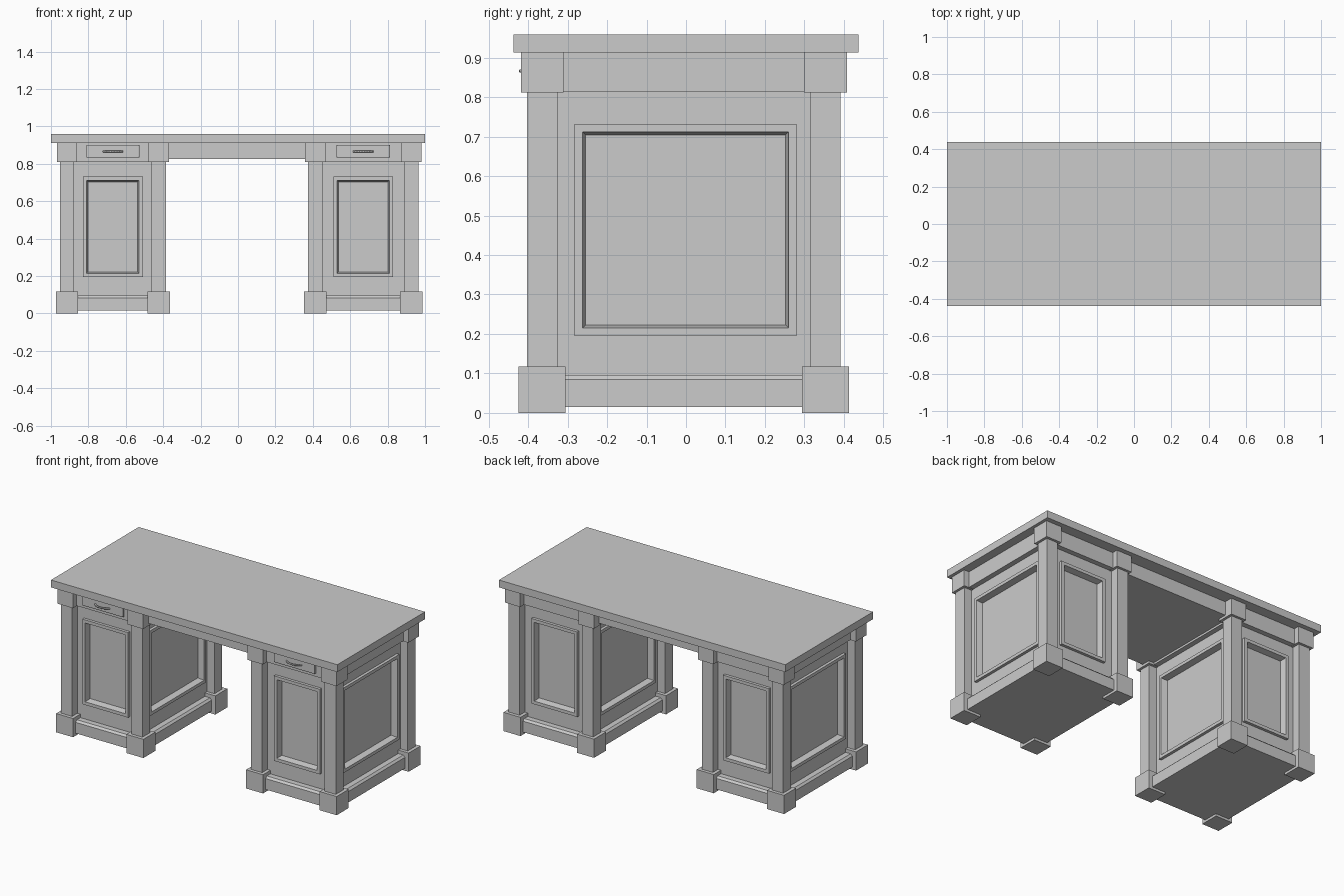
import bpy, bmesh, math
from mathutils import Vector

if "Cube" in bpy.data.objects:
    bpy.data.objects.remove(bpy.data.objects["Cube"])

Y0, Y1 = -0.403, 0.392          # outer post faces, front and back
POST = 0.077                    # post width


def finish(bm, name):
    bmesh.ops.recalc_face_normals(bm, faces=bm.faces)
    me = bpy.data.meshes.new(name)
    bm.to_mesh(me)
    bm.free()
    ob = bpy.data.objects.new(name, me)
    bpy.context.collection.objects.link(ob)
    return ob


def box(name, x0, x1, y0, y1, z0, z1):
    bm = bmesh.new()
    bmesh.ops.create_cube(bm, size=1)
    for v in bm.verts:
        v.co = Vector((x0 + (v.co.x + .5) * (x1 - x0),
                       y0 + (v.co.y + .5) * (y1 - y0),
                       z0 + (v.co.z + .5) * (z1 - z0)))
    return finish(bm, name)


def rings(name, levels, place):
    """Join nested rectangles (u0, u1, v0, v1, height), cap the last one."""
    bm = bmesh.new()
    prev = None
    for u0, u1, v0, v1, h in levels:
        ring = [bm.verts.new(place(u, v, h))
                for u, v in ((u0, v0), (u1, v0), (u1, v1), (u0, v1))]
        if prev:
            for i in range(4):
                j = (i + 1) % 4
                bm.faces.new((prev[i], prev[j], ring[j], ring[i]))
        prev = ring
    cap = bm.faces.new(prev)
    ob = finish(bm, name)
    # make the panel face outwards
    me = ob.data
    out = place(0, 0, 1) - place(0, 0, 0)
    if me.polygons[len(me.polygons) - 1].normal.dot(out) < 0:
        me.flip_normals()
    return ob


def panel_wall(name, u0, u1, pu0, pu1, place):
    """Wall with a raised moulding around a sunken panel."""
    z0, z1 = .195, .732

    def rect(inset, h):
        return (pu0 + inset, pu1 - inset, z0 + inset, z1 - inset, h)
    rings(name, [(u0, u1, .05, .85, 0), rect(0, 0), rect(0, .018),
                 rect(.02, .018), rect(.028, -.02)], place)


def plinth(name, x0, x1, y0, y1):
    """Base block with a chamfered top edge."""
    c = .012
    bm = bmesh.new()
    prev = None
    for inset, z in ((0, .015), (0, .084), (c, .096)):
        ring = [bm.verts.new((x, y, z)) for x, y in
                ((x0 + inset, y0 + inset), (x1 - inset, y0 + inset),
                 (x1 - inset, y1 - inset), (x0 + inset, y1 - inset))]
        if prev:
            for i in range(4):
                j = (i + 1) % 4
                bm.faces.new((prev[i], prev[j], ring[j], ring[i]))
        else:
            bm.faces.new(ring)
        prev = ring
    bm.faces.new(prev)
    finish(bm, name)


def handle(name, cx, y, z):
    """Bowed bar pull."""
    cu = bpy.data.curves.new(name, 'CURVE')
    cu.dimensions = '3D'
    cu.bevel_depth = .005
    cu.bevel_resolution = 1
    cu.use_fill_caps = True
    sp = cu.splines.new('POLY')
    n = 9
    sp.points.add(n - 1)
    for i in range(n):
        t = i / (n - 1)
        sp.points[i].co = (cx + .052 * (2 * t - 1),
                           y - .024 * math.sin(math.pi * t) ** .7 if 0 < i < n - 1 else y,
                           z, 1)
    ob = bpy.data.objects.new(name, cu)
    bpy.context.collection.objects.link(ob)


def pedestal(side, x0, x1):
    xm = (x0 + x1) / 2
    wall = .052
    # corner posts with feet and caps
    for xn, a in (("left", x0), ("right", x1 - POST)):
        for yn, b in (("front", Y0), ("back", Y1 - POST)):
            for part, g, z0, z1 in (("foot", .021, 0, .118),
                                    ("post", 0, .118, .811),
                                    ("cap", .0155, .811, .9125)):
                box(f"{side}_{yn}_{xn}_{part}", a - g, a + POST + g,
                    b - g, b + POST + g, z0, z1)
    # base and upper apron
    plinth(f"{side}_plinth", x0 + .005, x1 - .005, Y0 + .005, Y1 - .005)
    box(f"{side}_apron", x0 + .02, x1 - .02, Y0 + .02, Y1 - .02, .813, .9125)
    # panelled walls on all four sides
    a, b, c, d = x0 + wall, x1 - wall, Y0 + wall, Y1 - wall
    p0, p1 = xm - .16, xm + .16
    q0, q1 = -.282, .28
    panel_wall(f"{side}_front_panel", a, b, p0, p1, lambda u, v, h: Vector((u, c - h, v)))
    panel_wall(f"{side}_back_panel", a, b, p0, p1, lambda u, v, h: Vector((u, d + h, v)))
    panel_wall(f"{side}_left_panel", c, d, q0, q1, lambda u, v, h: Vector((a - h, u, v)))
    panel_wall(f"{side}_right_panel", c, d, q0, q1, lambda u, v, h: Vector((b + h, u, v)))
    # drawer front with sunken field, and its pull
    yd = Y0 + .02
    e0, e1 = xm - .142, xm + .142
    rings(f"{side}_drawer_front",
          [(e0, e1, .834, .901, 0), (e0, e1, .834, .901, .012),
           (e0 + .004, e1 - .004, .838, .897, .014)],
          lambda u, v, h: Vector((u, yd - h, v)))
    handle(f"{side}_drawer_handle", xm, yd - .012, .866)


# desk top and the block spanning the knee space
box("desk_top", -1, 1, -.4375, .4375, .9125, .959)
box("centre_apron", -.42, .42, -.365, .355, .826, .9125)

pedestal("left", -.953, -.385)
pedestal("right", .374, .965)
